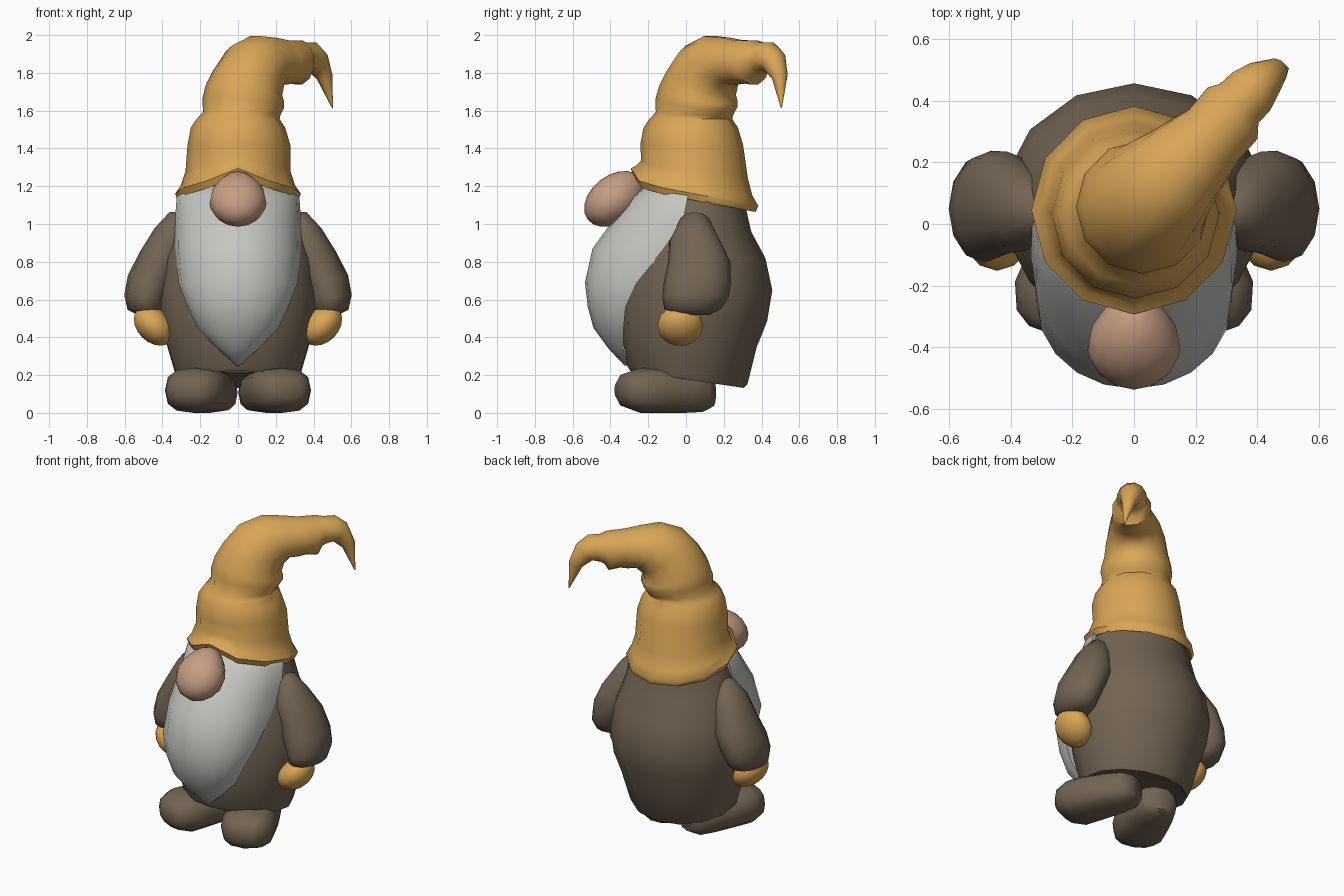
import bpy, bmesh, math
from mathutils import Vector, Matrix

if "Cube" in bpy.data.objects:
    bpy.data.objects.remove(bpy.data.objects["Cube"])

def mat(name, col):
    m = bpy.data.materials.new(name)
    m.diffuse_color = (*col, 1)
    m.use_nodes = True
    m.node_tree.nodes["Principled BSDF"].inputs["Base Color"].default_value = m.diffuse_color
    return m

ORANGE = mat("orange felt", (0.70, 0.38, 0.095))
BROWN = mat("brown wool", (0.172, 0.129, 0.088))
GREY = mat("grey hair", (0.56, 0.56, 0.53))
SKIN = mat("skin", (0.57, 0.34, 0.23))

def finish(name, bm, material, angle=55):
    bmesh.ops.recalc_face_normals(bm, faces=bm.faces)
    me = bpy.data.meshes.new(name)
    bm.to_mesh(me)
    bm.free()
    me.materials.append(material)
    ob = bpy.data.objects.new(name, me)
    bpy.context.collection.objects.link(ob)
    bpy.ops.object.select_all(action='DESELECT')
    ob.select_set(True)
    bpy.context.view_layer.objects.active = ob
    bpy.ops.object.shade_smooth_by_angle(angle=math.radians(angle))
    return ob

def loft(name, rings, material, angle=55):
    """Skin closed rings of points and cap both ends."""
    bm = bmesh.new()
    rows = [[bm.verts.new(p) for p in r] for r in rings]
    n = len(rows[0])
    for a, b in zip(rows, rows[1:]):
        for i in range(n):
            j = (i + 1) % n
            bm.faces.new((a[i], a[j], b[j], b[i]))
    bm.faces.new(rows[0])
    bm.faces.new(rows[-1])
    return finish(name, bm, material, angle)

def angles(n):
    return [2 * math.pi * i / n for i in range(n)]

def ellipsoid(name, c, r, rot, material, taper=0):
    """Scaled sphere, optionally narrowed towards its local +y end."""
    bm = bmesh.new()
    bmesh.ops.create_uvsphere(bm, u_segments=14, v_segments=10, radius=1)
    for v in bm.verts:
        v.co.x *= 1 - taper * max(0, v.co.y)
    bm.transform(Matrix.Translation(c) @ rot @ Matrix.Diagonal((*r, 1)))
    return finish(name, bm, material)

# Coat: egg-shaped body with a slanted hem
def body_ring(z, rx, yf, yb, k):
    pts = []
    for a in angles(14):
        y = (yf + yb) / 2 - (yb - yf) / 2 * math.cos(a)
        pts.append((rx * math.sin(a), y, z - k * y))
    return pts

loft("coat_body", [body_ring(*r) for r in (
    (.195, .29, -.26, .27, .15), (.178, .325, -.295, .305, .15),
    (.20, .335, -.31, .325, .15), (.38, .39, -.34, .375, .08),
    (.50, .42, -.345, .43, .03), (.65, .432, -.34, .457, 0),
    (.82, .41, -.31, .42, 0), (.96, .365, -.25, .345, 0),
    (1.08, .325, -.20, .318, 0), (1.22, .28, -.18, .29, .1))], BROWN)

# Beard: half-round rows narrowing to a point; last side closes the back
def beard_ring(z, w, yedge, yfront):
    pts = []
    for i in range(11):
        t = math.pi * (i / 10 - .5)
        pts.append((w * math.sin(t), yedge - (yedge - yfront) * math.cos(t), z))
    return pts

loft("beard", [beard_ring(*r) for r in (
    (1.20, .28, .02, -.22), (1.14, .325, .01, -.29), (1.0, .335, -.02, -.40),
    (.87, .333, -.11, -.495), (.69, .315, -.26, -.535), (.56, .265, -.32, -.52),
    (.45, .215, -.33, -.49), (.34, .11, -.33, -.41), (.25, .008, -.31, -.325))],
    GREY, 60)

# Nose: pear shaped, leaning back under the hat
ellipsoid("nose", (0, -.378, 1.133), (.155, .18, .125),
          Matrix.Rotation(math.radians(38), 4, 'X'), SKIN, .35)

# Hat: flared tilted brim lifted over the nose, then a crumpled bent cone
N = 12
def brim_ring(z, r, k, bump):
    pts = []
    for a in angles(N):
        x, y = r * math.sin(a), -1.015 * r * math.cos(a)
        lift = bump * max(0, math.cos(a)) ** 12
        pts.append((x, .045 + y, z - k * y + lift))
    return pts

def tube_ring(x, y, z, r, tilt):
    rot = Matrix.Rotation(math.radians(tilt), 3, Vector((-.7, .72, 0)))
    c = Vector((x, y, z))
    return [c + rot @ Vector((r * math.sin(a), -r * math.cos(a), 0)) for a in angles(N)]

hat = [brim_ring(*r) for r in (
    (1.25, .25, .17, 0), (1.135, .295, .19, .07), (1.125, .318, .19, .07),
    (1.16, .333, .19, .07), (1.205, .302, .18, .05), (1.28, .278, .13, .02))]
hat += [tube_ring(*r) for r in (
    (.005, .03, 1.42, .272, 0), (0, .025, 1.51, .25, 0), (0, .025, 1.555, .22, 0),
    (.02, .045, 1.585, .205, 3), (.028, .055, 1.64, .218, 8), (.035, .065, 1.69, .212, 15),
    (.05, .08, 1.745, .195, 27), (.09, .12, 1.825, .18, 43), (.15, .18, 1.868, .155, 58),
    (.21, .24, 1.863, .136, 70), (.26, .29, 1.86, .119, 80), (.32, .36, 1.855, .12, 90),
    (.34, .39, 1.872, .092, 97), (.375, .425, 1.88, .09, 112), (.415, .465, 1.86, .07, 135),
    (.458, .497, 1.78, .043, 157), (.5, .505, 1.615, .003, 165))]
loft("hat", hat, ORANGE)

# Sleeves, mittens and boots, one of each per side
sleeve = ((.26, .045, 1.03, .04, .045, 50), (.305, .045, 1.0, .085, .085, 48),
          (.355, .047, .91, .11, .135, 38), (.412, .07, .80, .12, .165, 25),
          (.464, .06, .69, .125, .178, 18), (.49, .05, .61, .113, .175, 8),
          (.485, .035, .55, .10, .15, -2), (.47, .035, .52, .06, .09, -2))
# Boot stations along its own length: t, half width, bottom, top
boot = ((-.27, .075, .03, .18), (-.22, .12, .005, .21), (-.12, .14, 0, .225),
        (.02, .155, 0, .237), (.13, .162, 0, .238), (.215, .125, .03, .21),
        (.25, .07, .075, .165))

def squircle(v):
    return math.copysign(abs(v) ** .75, v)

TOE_OUT = math.radians(20)
sn, cs = math.sin(TOE_OUT), math.cos(TOE_OUT)
for side, s in (("right", 1), ("left", -1)):
    rings = []
    for x, y, z, rx, ry, tilt in sleeve:
        t = math.radians(tilt)
        rings.append([(s * (x + rx * math.cos(a) * math.cos(t)), y + ry * math.sin(a),
                       z + rx * math.cos(a) * math.sin(t)) for a in angles(12)])
    loft(side + "_sleeve", rings, BROWN)
    ellipsoid(side + "_mitten", (s * .445, -.03, .462), (.125, .122, .088),
              Matrix.Rotation(math.radians(-s * 45), 4, 'Y'), ORANGE)
    rings = []
    for t, hw, z0, z1 in boot:
        ring = []
        for a in angles(12):
            u = hw * squircle(math.cos(a))
            ring.append((s * (.19 + t * sn + u * cs), -.12 - t * cs + u * sn,
                         (z0 + z1) / 2 + (z1 - z0) / 2 * squircle(math.sin(a))))
        rings.append(ring)
    loft(side + "_boot", rings, BROWN)
